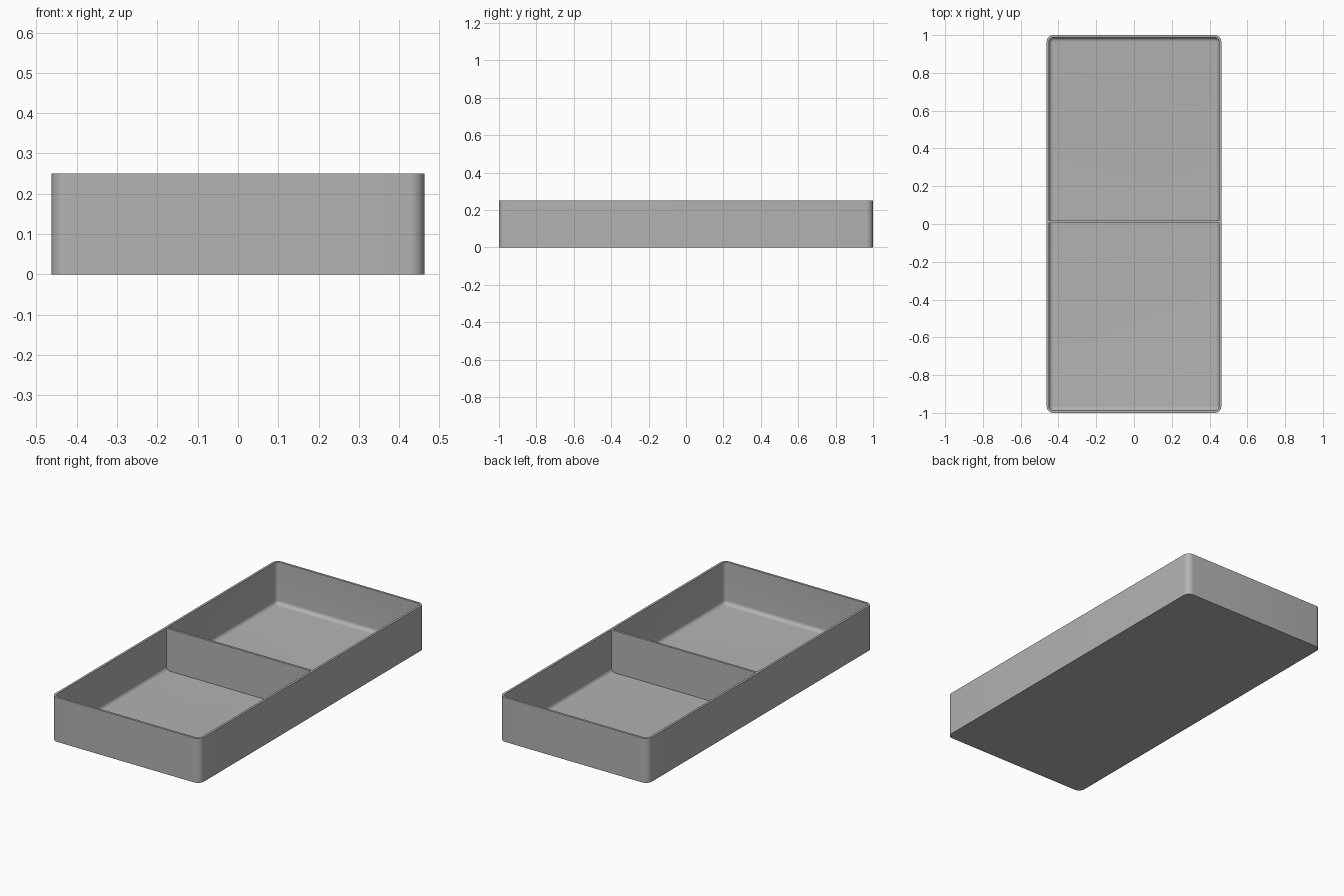
import bpy
import bmesh
from math import sin, cos, pi, radians

cube = bpy.data.objects.get("Cube")
if cube:
    bpy.data.objects.remove(cube, do_unlink=True)

HALF_X, HALF_Y, HEIGHT = 0.4625, 1.0, 0.25
WALL, FLOOR = 0.0125, 0.0125
CORNER, FILLET = 0.036, 0.022
STEPS = 8

grey = bpy.data.materials.new("plain grey")
grey.use_nodes = True
grey.diffuse_color = (0.45, 0.45, 0.45, 1)
grey.node_tree.nodes["Principled BSDF"].inputs["Base Color"].default_value = grey.diffuse_color


def finish(bm, name):
    bmesh.ops.recalc_face_normals(bm, faces=bm.faces)
    mesh = bpy.data.meshes.new(name)
    bm.to_mesh(mesh)
    bm.free()
    mesh.materials.append(grey)
    obj = bpy.data.objects.new(name, mesh)
    bpy.context.collection.objects.link(obj)
    return obj


def rounded_ring(bm, inset, z):
    """Rounded rectangle of vertices, inset from the outer wall."""
    radius = max(CORNER - inset, 0.001)
    ring = []
    for quarter, (sx, sy) in enumerate([(1, 1), (-1, 1), (-1, -1), (1, -1)]):
        cx = sx * (HALF_X - inset - radius)
        cy = sy * (HALF_Y - inset - radius)
        for i in range(STEPS + 1):
            a = (quarter + i / STEPS) * pi / 2
            ring.append(bm.verts.new((cx + radius * cos(a), cy + radius * sin(a), z)))
    return ring


# Tray: outer wall, rim, inner wall and filleted floor edge
profile = [(0, 0), (0, HEIGHT), (WALL, HEIGHT)]
for i in range(STEPS + 1):
    a = i / STEPS * pi / 2
    profile.append((WALL + FILLET * (1 - cos(a)), FLOOR + FILLET * (1 - sin(a))))

bm = bmesh.new()
rings = [rounded_ring(bm, inset, z) for inset, z in profile]
for low, high in zip(rings, rings[1:]):
    for i in range(len(low)):
        j = (i + 1) % len(low)
        bm.faces.new((low[i], low[j], high[j], high[i]))
bm.faces.new(rings[0])
bm.faces.new(rings[-1])
tray = finish(bm, "tray")
bpy.context.view_layer.objects.active = tray
tray.select_set(True)
bpy.ops.object.shade_smooth_by_angle(angle=radians(35))

# Divider: thin upright panel between the long walls, slightly behind the middle
bm = bmesh.new()
bmesh.ops.create_cube(bm, size=1)
bottom = FLOOR / 2
for v in bm.verts:
    v.co.x *= 2 * (HALF_X - WALL / 2)
    v.co.y = 0.0125 + v.co.y * WALL
    v.co.z = bottom + (v.co.z + 0.5) * (HEIGHT - 0.001 - bottom)
finish(bm, "divider")
